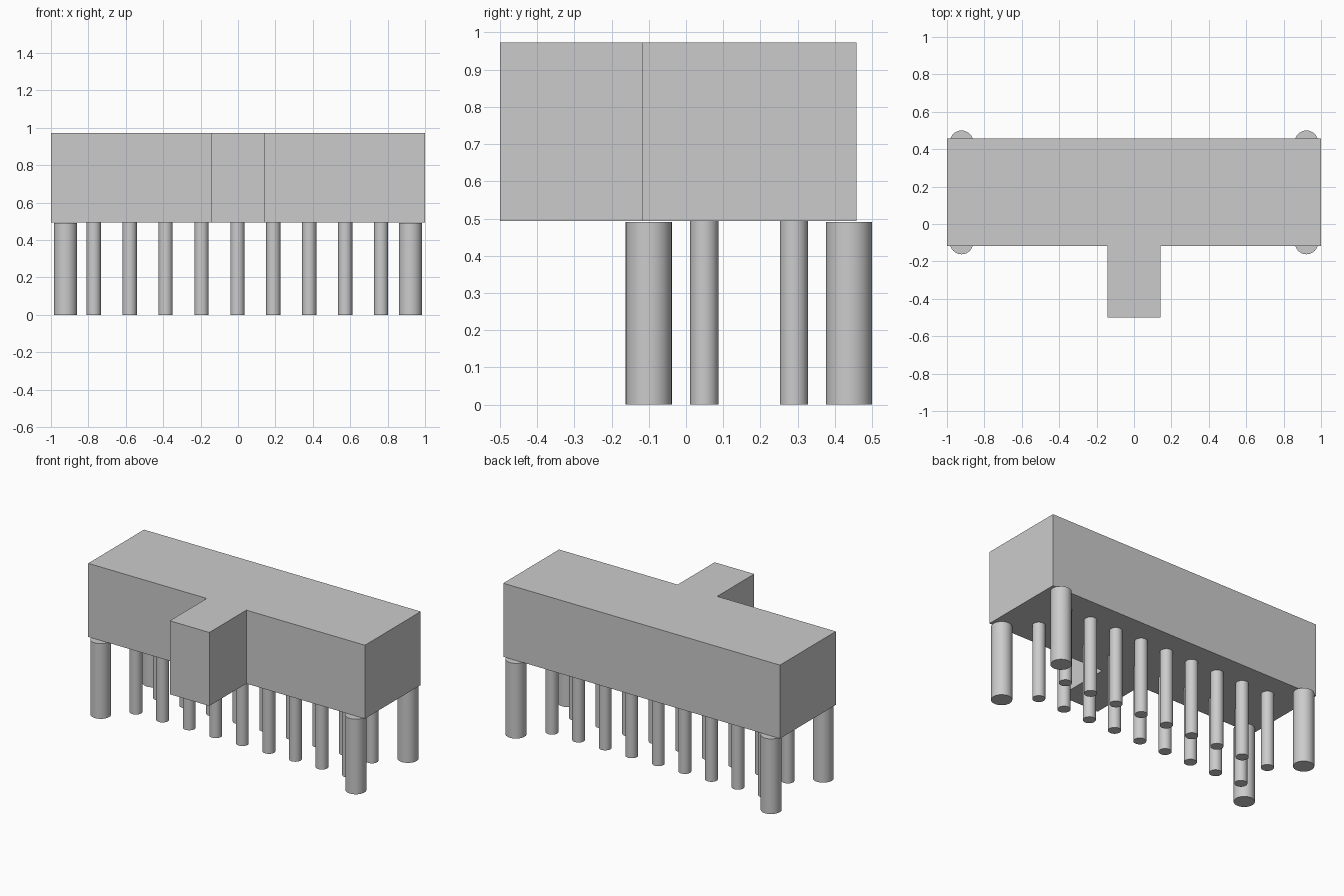
import bpy
import bmesh
import math

cube = bpy.data.objects.get("Cube")
if cube:
    bpy.data.objects.remove(cube, do_unlink=True)

grey = bpy.data.materials.new("plain_grey")
grey.use_nodes = True
colour = (0.6, 0.6, 0.6, 1)
grey.diffuse_color = colour
grey.node_tree.nodes["Principled BSDF"].inputs["Base Color"].default_value = colour

UNDERSIDE, TOP = 0.493, 0.973
FRONT, BACK = -0.118, 0.458


def add_body():
    """T-shaped slab: outline extruded upwards."""
    w, t = 1.0, 0.143
    outline = [(-w, FRONT), (-t, FRONT), (-t, -0.5), (t, -0.5),
               (t, FRONT), (w, FRONT), (w, BACK), (-w, BACK)]
    bm = bmesh.new()
    base = bm.faces.new([bm.verts.new((x, y, UNDERSIDE)) for x, y in outline])
    top = bmesh.ops.extrude_face_region(bm, geom=[base], use_keep_orig=True)
    verts = [v for v in top["geom"] if isinstance(v, bmesh.types.BMVert)]
    bmesh.ops.translate(bm, verts=verts, vec=(0, 0, TOP - UNDERSIDE))
    bmesh.ops.recalc_face_normals(bm, faces=bm.faces)
    mesh = bpy.data.meshes.new("body")
    bm.to_mesh(mesh)
    bm.free()
    body = bpy.data.objects.new("body", mesh)
    bpy.context.collection.objects.link(body)
    mesh.materials.append(grey)


def add_leg(name, x, y, radius, height):
    bpy.ops.mesh.primitive_cylinder_add(vertices=32, radius=radius, depth=height,
                                        location=(x, y, height / 2))
    leg = bpy.context.object
    leg.name = name
    leg.data.materials.append(grey)
    bpy.ops.object.shade_smooth_by_angle(angle=math.radians(30))


add_body()

# Thick corner legs, standing slightly proud of the long sides
for y, row in ((-0.1, "front"), (0.438, "back")):
    for x, side in ((-0.922, "right"), (0.922, "left")):
        add_leg(f"corner_leg_{row}_{side}", x, y, 0.062, 0.491)

# Two rows of thin legs
for y, row in ((0.049, "front"), (0.29, "back")):
    for i in range(9):
        add_leg(f"thin_leg_{row}_{i + 1}", -0.003 + (i - 4) * 0.192, y, 0.038, UNDERSIDE)
